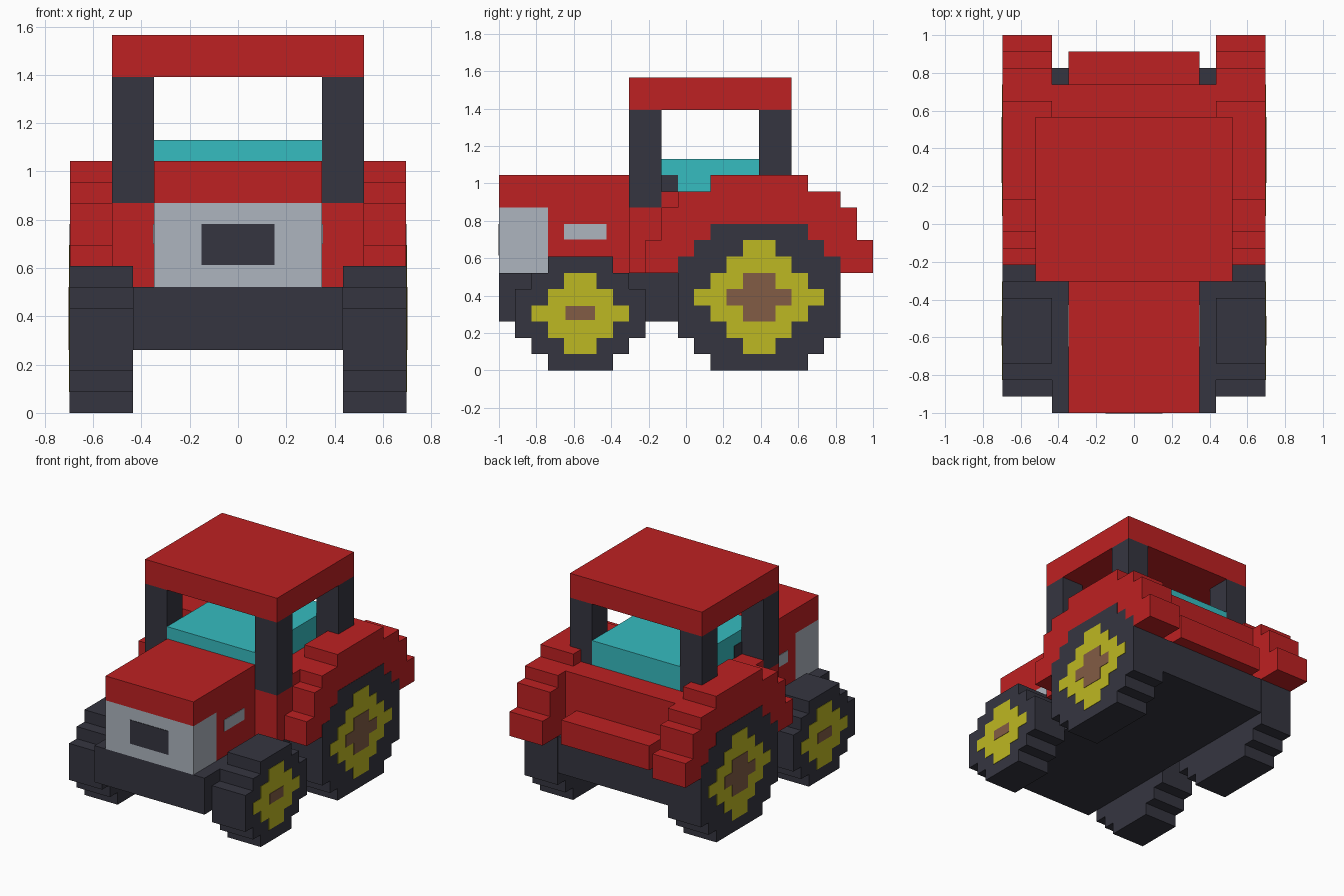
import bpy, bmesh

if "Cube" in bpy.data.objects:
    bpy.data.objects.remove(bpy.data.objects["Cube"])

U = 2 / 23          # one block
MID = 11.5          # y is counted in blocks from the nose


def material(name, rgb):
    m = bpy.data.materials.new(name)
    m.use_nodes = True
    m.diffuse_color = (*rgb, 1)
    m.node_tree.nodes["Principled BSDF"].inputs["Base Color"].default_value = (*rgb, 1)
    return m


RED = material("red paint", (0.515, 0.015, 0.016))
DARK = material("dark rubber", (0.036, 0.036, 0.051))
SILVER = material("silver", (0.423, 0.462, 0.521))
TEAL = material("teal glass", (0.037, 0.503, 0.527))
YELLOW = material("yellow rim", (0.515, 0.479, 0.016))
BROWN = material("brown hub", (0.223, 0.107, 0.058))


def stepped(name, rows, x0, x1, mat, mirror=False):
    """Extrude a stepped side outline along x; rows are (z0, z1, y0, y1) in blocks."""
    front = [p for z0, z1, a, b in rows for p in ((a, z0), (a, z1))]
    back = [p for z0, z1, a, b in rows for p in ((b, z0), (b, z1))]
    outline = back + front[::-1]
    bm = bmesh.new()
    face = bm.faces.new([bm.verts.new((x0 * U, (y - MID) * U, z * U)) for y, z in outline])
    cap = bmesh.ops.extrude_face_region(bm, geom=[face])
    verts = [v for v in cap["geom"] if isinstance(v, bmesh.types.BMVert)]
    bmesh.ops.translate(bm, verts=verts, vec=((x1 - x0) * U, 0, 0))
    bmesh.ops.recalc_face_normals(bm, faces=bm.faces)
    mesh = bpy.data.meshes.new(name)
    bm.to_mesh(mesh)
    bm.free()
    mesh.materials.append(mat)
    ob = bpy.data.objects.new(name, mesh)
    bpy.context.collection.objects.link(ob)
    if mirror:
        ob.modifiers.new("mirror", "MIRROR").use_mirror_merge = False
    return ob


def box(name, x, y, z, mat, mirror=False):
    return stepped(name, [(z[0], z[1], y[0], y[1])], x[0], x[1], mat, mirror)


def disc(cy, *steps):
    """Rows of a blocky disc: (z0, z1, half width) about y = cy."""
    return [(z0, z1, cy - h, cy + h) for z0, z1, h in steps]


# Chassis and bodywork
box("chassis", (-5, 5), (0, 21), (3, 6), DARK)
stepped("hood", [(6, 10, 3, 8), (10, 12, 0, 8)], -4, 4, RED)
box("grille", (-4, 4), (0, 3), (6, 10), SILVER)
box("grille_opening", (-1.75, 1.75), (-0.04, 0.04), (7.05, 9), DARK)
box("hood_vent", (3.98, 4.04), (4, 6.6), (8.05, 9), SILVER, True)
stepped("cab_body", [(6, 10, 8, 20), (10, 11, 10, 20)], -6, 6, RED)
box("rear_bumper", (-4, 4), (20, 22), (6, 8), RED)

# Cab
box("cab_glass", (-4, 4), (8, 18), (11, 13), TEAL)
box("glass_patch", (3.98, 4.04), (10, 11), (11, 12), DARK, True)
box("front_pillars", (4, 6), (8, 10), (10, 16), DARK, True)
box("rear_pillars", (4, 6), (16, 18), (11, 16), DARK, True)
box("roof", (-6, 6), (8, 18), (16, 18), RED)

# Rear fenders
stepped("fenders", disc(16, (6, 8, 7), (8, 10, 6), (10, 11, 5), (11, 12, 3)), 5, 8, RED, True)

# Front wheels
stepped("front_tyres", disc(5, (0, 1, 2), (1, 2, 3), (2, 5, 4), (5, 6, 3), (6, 7, 2)),
        5, 8.02, DARK, True)
stepped("front_rims", disc(5, (1, 2, 1), (2, 3, 2), (3, 4, 3), (4, 5, 2), (5, 6, 1)),
        8, 8.05, YELLOW, True)
box("front_hubs", (8, 8.08), (4.1, 5.9), (3.1, 3.95), BROWN, True)

# Rear wheels
stepped("rear_tyres", disc(16, (0, 1, 3), (1, 2, 4), (2, 7, 5), (7, 8, 4), (8, 9, 3)),
        5.02, 8.02, DARK, True)
stepped("rear_rims", disc(16, (1, 2, 1), (2, 3, 2), (3, 4, 3), (4, 5, 4),
                          (5, 6, 3), (6, 7, 2), (7, 8, 1)), 8, 8.05, YELLOW, True)
stepped("rear_hubs", disc(16, (3, 4, 1), (4, 5, 2), (5, 6, 1)), 8, 8.08, BROWN, True)
